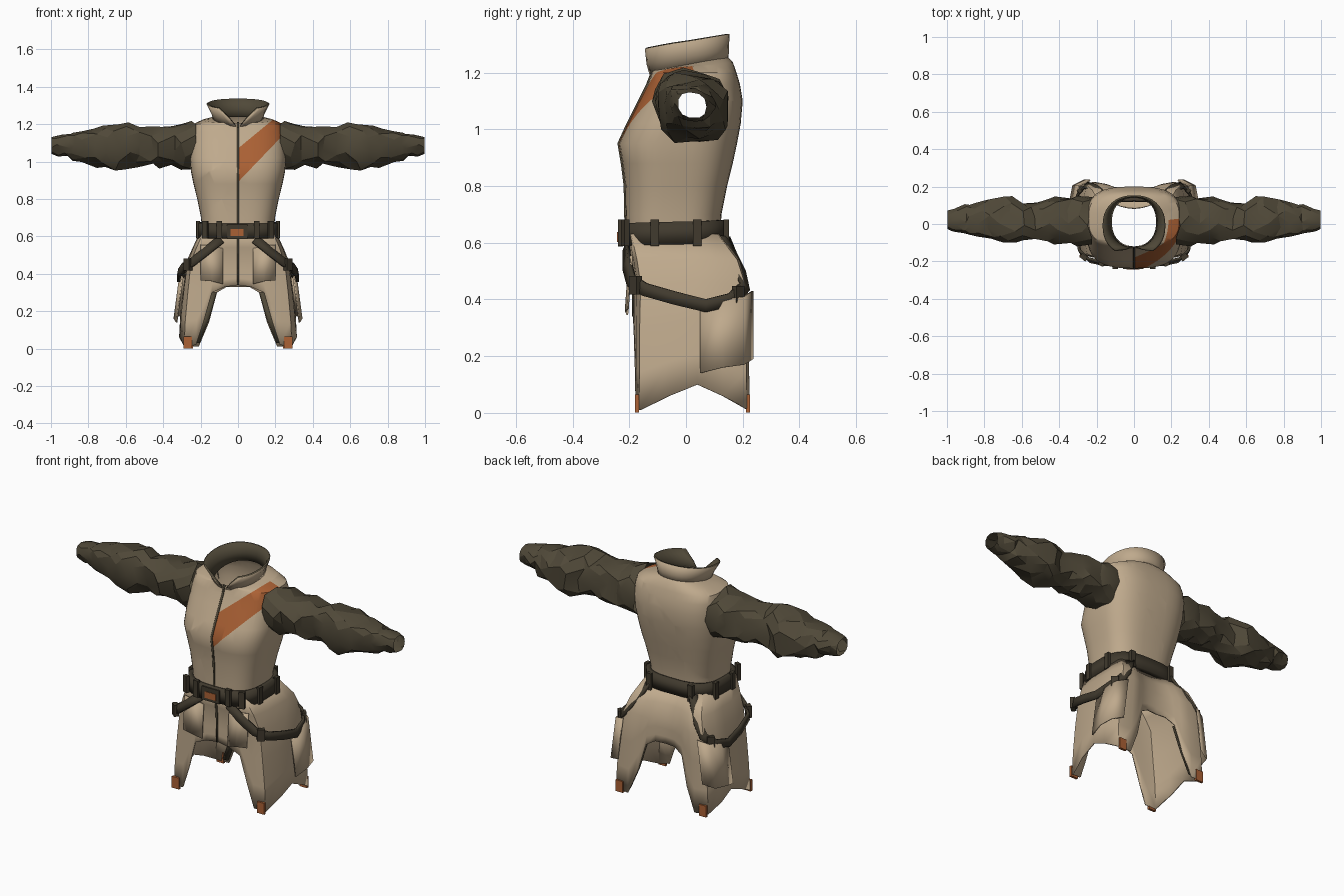
import bpy, bmesh, math, random
from mathutils import Vector

if "Cube" in bpy.data.objects:
    bpy.data.objects.remove(bpy.data.objects["Cube"])
random.seed(4)


def material(name, rgb):
    m = bpy.data.materials.new(name)
    m.use_nodes = True
    m.diffuse_color = (*rgb, 1)
    m.node_tree.nodes["Principled BSDF"].inputs["Base Color"].default_value = (*rgb, 1)
    return m


TAN = material("tan cloth", (0.52, 0.40, 0.265))
OLIVE = material("dark olive cloth", (0.08, 0.066, 0.04))
STRAP = material("dark brown strap", (0.052, 0.042, 0.027))
ORANGE = material("burnt orange", (0.41, 0.12, 0.035))


def finish(name, bm, mats, smooth=35, mirror=False, thick=0, inner=0, offset=-1):
    me = bpy.data.meshes.new(name)
    bm.to_mesh(me)
    bm.free()
    ob = bpy.data.objects.new(name, me)
    bpy.context.collection.objects.link(ob)
    for m in mats:
        me.materials.append(m)
    bpy.ops.object.select_all(action="DESELECT")
    bpy.context.view_layer.objects.active = ob
    ob.select_set(True)
    if smooth:
        bpy.ops.object.shade_smooth_by_angle(angle=math.radians(smooth))
    if thick:
        s = ob.modifiers.new("thickness", "SOLIDIFY")
        s.thickness, s.offset = thick, offset
        s.material_offset = s.material_offset_rim = inner
    if mirror:
        ob.modifiers.new("mirror", "MIRROR").use_mirror_merge = False


def loft(rings, closed=True):
    bm = bmesh.new()
    rows = [[bm.verts.new(p) for p in r] for r in rings]
    n = len(rows[0])
    for a, b in zip(rows, rows[1:]):
        for j in range(n if closed else n - 1):
            k = (j + 1) % n
            bm.faces.new((a[j], a[k], b[k], b[j]))
    return bm


def power_trig(a, power):
    return [math.copysign(abs(t) ** power, t) for t in (math.cos(a), math.sin(a))]


def ring(z, rx, y0, y1, tilt=0, n=48, power=0.68, gap=0):
    # Rounded-box section, starting at the front centre
    pts = []
    for i in range(n):
        a = math.radians(-90 + gap) + math.radians(360 - 2 * gap) * i / (n - 1 if gap else n)
        c, s = power_trig(a, power)
        pts.append((c * rx, (y0 + y1) / 2 + s * (y1 - y0) / 2, z + tilt * math.sin(a)))
    return pts


def ribbon(name, path, halves, mat, thick=0.012, mirror=False):
    path = [Vector(p) for p in path]
    if not isinstance(halves, list):
        halves = [Vector(halves)] * len(path)
    edges = [[p + h * side for p, h in zip(path, halves)] for side in (-1, 1)]
    finish(name, loft(edges, False), [mat], 40, mirror, thick, 0, 0)


def box(name, loc, size, mat, mirror=False, turn=0):
    bm = bmesh.new()
    bmesh.ops.create_cube(bm, size=1)
    ca, sa = math.cos(turn), math.sin(turn)
    for v in bm.verts:
        x, y = v.co.x * size[0], v.co.y * size[1]
        v.co = (loc[0] + x * ca - y * sa, loc[1] + x * sa + y * ca, loc[2] + v.co.z * size[2])
    finish(name, bm, [mat], 0, mirror)


# Torso with open armholes and a diagonal chest stripe
body = [(0.6, 0.19, -0.21, 0.12), (0.7, 0.198, -0.213, 0.125), (0.8, 0.218, -0.215, 0.145),
        (0.88, 0.238, -0.225, 0.165), (0.95, 0.252, -0.237, 0.18), (1.02, 0.258, -0.205, 0.193),
        (1.1, 0.256, -0.165, 0.2), (1.16, 0.252, -0.135, 0.19), (1.2, 0.242, -0.12, 0.178)]
bm = loft([ring(*r) for r in body] + [ring(1.222, 0.19, -0.12, 0.165, 0.015, power=0.8),
                                      ring(1.23, 0.136, -0.12, 0.148, 0.025, power=1)])
lines = [(Vector((0, 0, 0.89)), Vector((-0.24, 0, 0.23))),
         (Vector((0, 0, 1.07)), Vector((-0.14, 0, 0.17)))]
for co, no in lines:
    bmesh.ops.bisect_plane(bm, geom=bm.verts[:] + bm.edges[:] + bm.faces[:], plane_co=co, plane_no=no)
holes = []
for f in bm.faces:
    c = f.calc_center_median()
    low, high = [(c - co).dot(no) for co, no in lines]
    f.material_index = int(c.x > 0 and c.y < 0.03 and low > 0 > high)
    if abs(c.x) > 0.2 and math.hypot(c.y - 0.02, c.z - 1.09) < 0.085:
        holes.append(f)
bmesh.ops.delete(bm, geom=holes, context="FACES")
finish("jacket_torso", bm, [TAN, ORANGE], 45)

# Standing collar, dark inside, spread open at the front
bm = loft([ring(1.213, 0.128, -0.128, 0.15, 0.025, 32, 0.9, 4),
           ring(1.255, 0.142, -0.145, 0.152, 0.026, 32, 0.9, 17),
           ring(1.307, 0.168, -0.172, 0.154, 0.029, 32, 0.9, 35)], False)
finish("collar", bm, [TAN, OLIVE], 40, thick=0.01, inner=1)

# Skirt: half outline of the hem, front centre to back centre
hem = [(0, -0.185, 0.34), (0.07, -0.187, 0.33), (0.14, -0.185, 0.3), (0.185, -0.18, 0.14),
       (0.225, -0.178, 0.02), (0.288, -0.165, 0.01), (0.31, -0.06, 0.06), (0.312, 0.04, 0.1),
       (0.315, 0.13, 0.06), (0.29, 0.215, 0.015), (0.21, 0.225, 0.01), (0.155, 0.215, 0.14),
       (0.112, 0.2, 0.3), (0.06, 0.19, 0.33), (0, 0.185, 0.33)]
full = hem + [(-x, y, z) for x, y, z in hem[-2:0:-1]]
rows = [full]
for t, side in ((0.3, 0.98), (0.65, 0.93)):
    rows.append([(x * side, y * 0.99, z + (0.46 - z) * t) for x, y, z in full])
rows.append([(x * 0.87, y * 0.97, 0.46 + 0.01 * math.sin(i * 2)) for i, (x, y, z) in enumerate(full)])
rows.append([(x * 0.77, -0.01 + (y - 0.01) * 0.93, 0.54) for x, y, z in full])
rows.append([(x * 0.63, -0.045 + (y - 0.02) * 0.8, 0.63) for x, y, z in full])
finish("coat_skirt", loft(rows), [TAN], 35, thick=0.008)

# Dark facing inside the rear opening
ribbon("rear_hem_facing", [(0.131, 0.18, 0.3), (0.173, 0.196, 0.15), (0.222, 0.205, 0.03)],
       (0.017, 0, 0), OLIVE, 0.006, True)

# Coloured tabs at the four hem points
for place, x, y in (("front", 0.268, -0.173), ("back", 0.262, 0.219)):
    box(place + "_hem_tab", (x, y, 0.033), (0.045, 0.014, 0.064), ORANGE, True)

# Crumpled sleeve: x, centre y, centre z, radius y, radius z
arm = [(0.235, 0.02, 1.085, 0.135, 0.122), (0.29, 0.02, 1.085, 0.13, 0.12),
       (0.35, 0.025, 1.085, 0.12, 0.11), (0.41, 0.025, 1.085, 0.126, 0.112),
       (0.47, 0.025, 1.085, 0.116, 0.108), (0.53, 0.02, 1.08, 0.106, 0.103),
       (0.59, 0.015, 1.08, 0.102, 0.118), (0.65, 0.025, 1.07, 0.122, 0.124),
       (0.71, 0.03, 1.075, 0.126, 0.11), (0.77, 0.025, 1.075, 0.104, 0.1),
       (0.82, 0.02, 1.08, 0.1, 0.086), (0.87, 0.025, 1.08, 0.082, 0.08),
       (0.91, 0.025, 1.085, 0.078, 0.058), (0.95, 0.02, 1.085, 0.058, 0.057),
       (0.998, 0.022, 1.085, 0.05, 0.045)]
rings = []
for i, (x, cy, cz, ry, rz) in enumerate(arm):
    pts, loose = [], 0.0 if i == len(arm) - 1 else 1.0
    for j in range(11):
        c, s = power_trig(math.tau * (j + 0.5 * (i % 2)) / 11, 0.82)
        k = 1 + loose * random.uniform(-0.13, 0.09)
        dx = loose * random.uniform(-0.02, 0.02)
        pts.append((x + dx, cy + ry * k * c, cz + rz * k * s - 0.1 * ry * c))
    rings.append(pts)
bm = loft(rings)
bmesh.ops.triangulate(bm, faces=bm.faces[:])
finish("sleeves", bm, [OLIVE], 20, True)

# Waist belt with loops
belt = [ring(z, 0.218, -0.234, 0.147, 0.006) for z in (0.594, 0.674)]
finish("waist_belt", loft(belt), [STRAP], 40, thick=0.028)
for k, (x, y, turn) in enumerate([(0.1, -0.23, 0), (0.175, -0.214, 0.4), (0.214, -0.11, 1.5),
                                  (0.214, 0.04, 1.57), (0.13, 0.142, 0)]):
    box(f"belt_loop_{k + 1}", (x, y, 0.635), (0.03, 0.02, 0.094), STRAP, True, turn)

# Buckle
box("buckle_frame", (-0.005, -0.231, 0.625), (0.11, 0.018, 0.076), STRAP)
box("buckle_plate", (-0.005, -0.239, 0.62), (0.07, 0.008, 0.036), ORANGE)

# Hanging straps looping round each hip, their width square to the path
loop = [(0.09, -0.212, 0.585), (0.17, -0.208, 0.52), (0.24, -0.193, 0.465), (0.29, -0.145, 0.435),
        (0.312, -0.04, 0.405), (0.318, 0.07, 0.378), (0.3, 0.16, 0.4), (0.255, 0.207, 0.445),
        (0.21, 0.19, 0.5), (0.165, 0.155, 0.57), (0.14, 0.135, 0.62)]
widths = []
for i in range(len(loop)):
    along = Vector(loop[min(i + 1, len(loop) - 1)]) - Vector(loop[max(i - 1, 0)])
    outward = Vector((loop[i][0], loop[i][1], 0))
    widths.append(outward.cross(along).normalized() * 0.023)
ribbon("hip_straps", loop, widths, STRAP, 0.014, True)
box("front_strap_clip", (0.268, -0.178, 0.45), (0.04, 0.026, 0.065), STRAP, True, 0.7)
box("rear_strap_clip", (0.285, 0.185, 0.418), (0.04, 0.022, 0.06), STRAP, True, -0.8)

# Front zip
zip_path = [(0, -0.188, 0.34), (0, -0.188, 0.46), (0, -0.196, 0.56), (0, -0.213, 0.62)]
zip_path += [(0, r[2] - 0.002, r[0]) for r in body[1:]] + [(0, -0.126, 1.21)]
ribbon("front_zip", zip_path, (0.005, 0, 0), OLIVE, 0.006)

# Loose cloth flaps on the front and at the rear of each hip
ribbon("front_flaps", [(0.08, -0.2, 0.44), (0.14, -0.206, 0.455), (0.2, -0.198, 0.46)],
       (0, 0.007, 0.095), TAN, 0.006, True)
ribbon("hip_flaps", [(0.312, 0.05, 0.26), (0.325, 0.13, 0.28), (0.31, 0.205, 0.29), (0.25, 0.234, 0.31)],
       (-0.016, 0, 0.12), TAN, 0.008, True)
